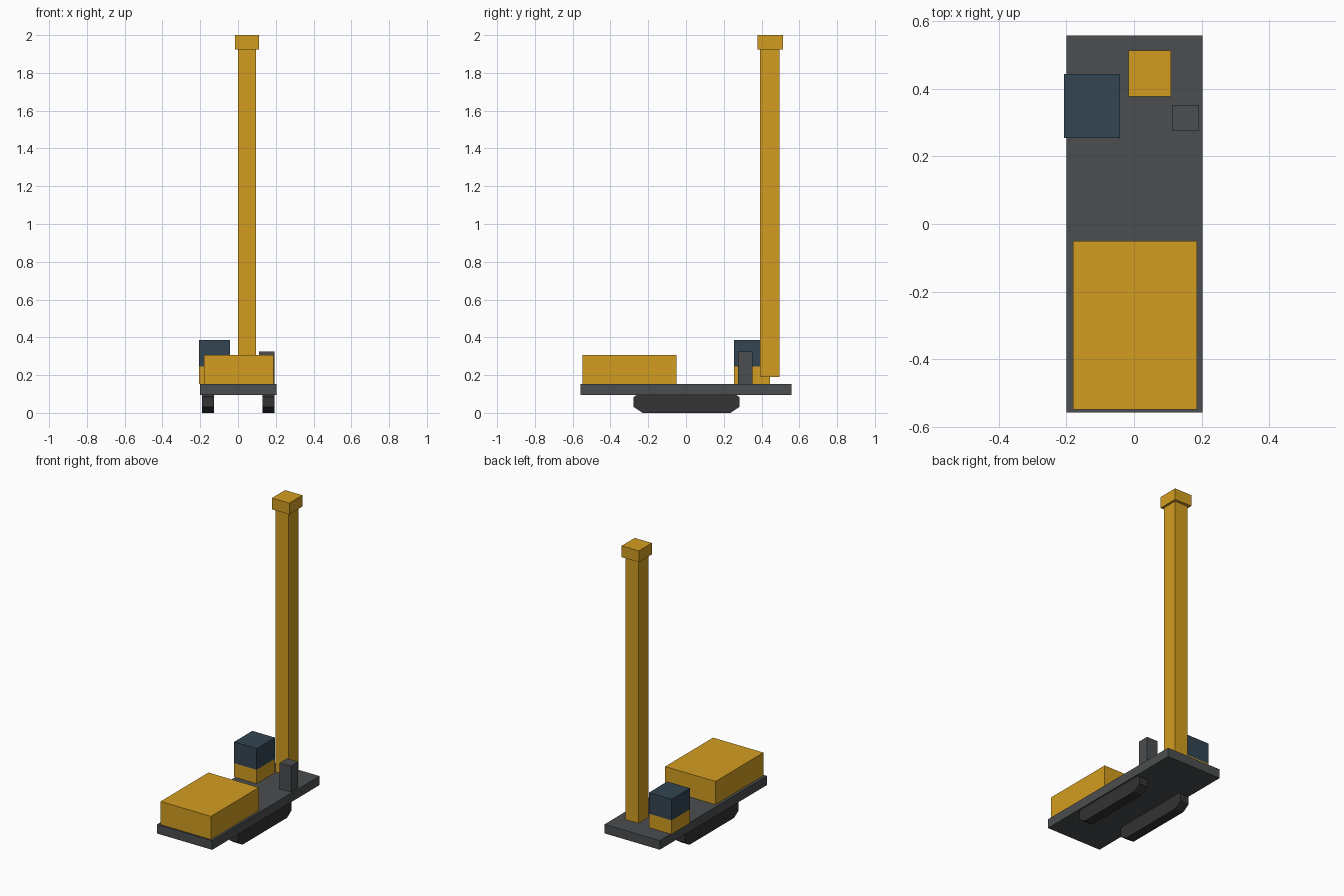
import bpy, bmesh

if "Cube" in bpy.data.objects:
    bpy.data.objects.remove(bpy.data.objects["Cube"])


def material(name, rgb):
    m = bpy.data.materials.new(name)
    m.diffuse_color = (*rgb, 1)
    m.use_nodes = True
    m.node_tree.nodes["Principled BSDF"].inputs["Base Color"].default_value = m.diffuse_color
    return m


yellow = material("yellow_paint", (0.65, 0.34, 0.015))
steel = material("dark_steel", (0.07, 0.075, 0.08))
glass = material("cab_glass", (0.033, 0.06, 0.085))
rubber = material("track_rubber", (0.033, 0.033, 0.033))


def finish(name, bm, mat):
    bmesh.ops.recalc_face_normals(bm, faces=bm.faces)
    mesh = bpy.data.meshes.new(name)
    bm.to_mesh(mesh)
    bm.free()
    mesh.materials.append(mat)
    ob = bpy.data.objects.new(name, mesh)
    bpy.context.collection.objects.link(ob)
    return ob


def box(name, x, y, z, mat):
    """Box from (min, max) ranges on each axis."""
    bm = bmesh.new()
    bmesh.ops.create_cube(bm, size=1)
    for v in bm.verts:
        v.co = [r[0] if c < 0 else r[1] for c, r in zip(v.co, (x, y, z))]
    return finish(name, bm, mat)


def track(name, x0, x1):
    """Side profile with chamfered ends, extruded across the track width."""
    bm = bmesh.new()
    profile = [(-0.23, 0), (0.235, 0), (0.283, 0.032), (0.283, 0.083),
               (0.235, 0.115), (-0.23, 0.115), (-0.278, 0.083), (-0.278, 0.032)]
    face = bm.faces.new([bm.verts.new((x0, y, z)) for y, z in profile])
    ext = bmesh.ops.extrude_face_region(bm, geom=[face])
    moved = [g for g in ext["geom"] if isinstance(g, bmesh.types.BMVert)]
    bmesh.ops.translate(bm, verts=moved, vec=(x1 - x0, 0, 0))
    return finish(name, bm, rubber)


# Crawler tracks
track("left_track", -0.19, -0.127)
track("right_track", 0.131, 0.194)

# Deck and rear engine housing
box("deck", (-0.2, 0.203), (-0.559, 0.559), (0.094, 0.154), steel)
box("engine_housing", (-0.181, 0.187), (-0.549, -0.05), (0.154, 0.307), yellow)

# Cab: painted base with glazed upper half
box("cab_base", (-0.207, -0.042), (0.255, 0.445), (0.154, 0.246), yellow)
box("cab_window", (-0.207, -0.042), (0.255, 0.445), (0.246, 0.386), glass)

# Control post beside the mast
box("control_post", (0.112, 0.193), (0.275, 0.352), (0.154, 0.325), steel)

# Tall mast and its head
box("mast", (0.0, 0.095), (0.392, 0.496), (0.19, 1.93), yellow)
box("mast_head", (-0.016, 0.11), (0.378, 0.514), (1.925, 2.0), yellow)
